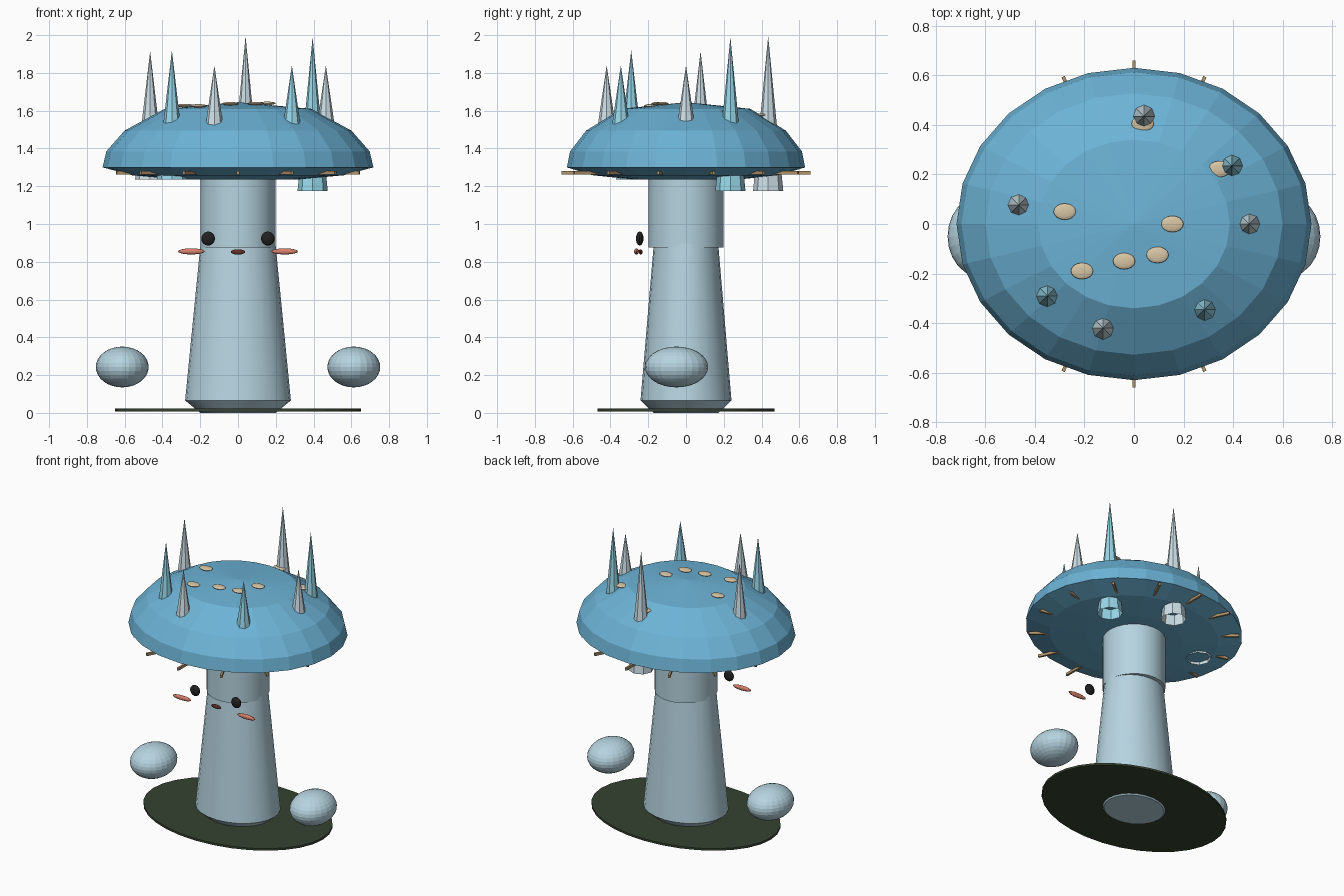
import bpy, bmesh
from math import cos, sin, pi
from mathutils import Matrix

if "Cube" in bpy.data.objects:
    bpy.data.objects.remove(bpy.data.objects["Cube"])


def mat(name, r, g, b):
    m = bpy.data.materials.new(name)
    m.diffuse_color = (r, g, b, 1)
    m.use_nodes = True
    m.node_tree.nodes["Principled BSDF"].inputs["Base Color"].default_value = m.diffuse_color
    return m


CAP = mat("cap_blue", 0.15, 0.45, 0.67)
STEM = mat("stem_pale_blue", 0.47, 0.66, 0.75)
PALE = mat("spike_pale", 0.62, 0.75, 0.80)
BLUE = mat("spike_blue", 0.32, 0.69, 0.83)
SPOT = mat("spot_cream", 0.69, 0.57, 0.38)
GILL = mat("gill_tan", 0.45, 0.30, 0.15)
BLUSH = mat("cheek_coral", 0.69, 0.22, 0.15)
MOUTH = mat("mouth_brown", 0.12, 0.03, 0.02)
DARK = mat("eye_black", 0.015, 0.015, 0.015)
GROUND = mat("base_green", 0.036, 0.055, 0.03)


def finish(name, bm, material):
    bmesh.ops.recalc_face_normals(bm, faces=bm.faces)
    me = bpy.data.meshes.new(name)
    bm.to_mesh(me)
    bm.free()
    me.materials.append(material)
    ob = bpy.data.objects.new(name, me)
    bpy.context.collection.objects.link(ob)
    return ob


def lathe(name, profile, material, sides=24, y_scale=1.0, smooth=False):
    """Revolve (radius, z) points about z; radius 0 makes a pole."""
    bm = bmesh.new()
    rings = []
    for r, z in profile:
        n = sides if r > 0 else 1
        rings.append([bm.verts.new((r * cos(2 * pi * i / sides),
                                    r * sin(2 * pi * i / sides) * y_scale, z))
                      for i in range(n)])
    for a, b in zip(rings, rings[1:]):
        for i in range(sides):
            j = (i + 1) % sides
            quad = [a[i % len(a)], a[j % len(a)], b[j % len(b)], b[i % len(b)]]
            bm.faces.new(list(dict.fromkeys(quad)))
    ob = finish(name, bm, material)
    if smooth:
        bpy.ops.object.select_all(action='DESELECT')
        ob.select_set(True)
        bpy.context.view_layer.objects.active = ob
        bpy.ops.object.shade_smooth_by_angle()
    return ob


def ellipsoid(name, centre, radii, material, u=24, v=16):
    bm = bmesh.new()
    bmesh.ops.create_uvsphere(bm, u_segments=u, v_segments=v, radius=1,
                              matrix=Matrix.Translation(centre) @ Matrix.Diagonal((*radii, 1)))
    return finish(name, bm, material)


# ground disc, two-part stem and cap
lathe("ground_disc", [(0, 0.008), (0.65, 0.008), (0.65, 0.022), (0, 0.022)],
      GROUND, 32, 0.72)
lathe("lower_stem", [(0, 0), (0.20, 0), (0.28, 0.066), (0.197, 0.91), (0, 0.91)],
      STEM, 24, 0.86, True)
lathe("upper_stem", [(0, 0.875), (0.198, 0.875), (0.198, 1.29), (0, 1.29)],
      STEM, 24, 1, True)
CAP_TOP = [(0.717, 1.30), (0.697, 1.385), (0.60, 1.495), (0.387, 1.61), (0, 1.645)]
lathe("cap", [(0, 1.235), (0.32, 1.236), (0.56, 1.258)] + CAP_TOP, CAP, 24, 0.88)


def cap_height(x, y):
    r = (x * x + (y / 0.88) ** 2) ** 0.5
    for (r1, z1), (r0, z0) in zip(CAP_TOP, CAP_TOP[1:]):
        if r0 <= r <= r1:
            return z0 + (z1 - z0) * (r - r0) / (r1 - r0)


# spikes: open-bottomed eight-sided cones (x, y, base z, tip z)
SPIKES = [(0.04, 0.435, 1.175, 1.995, PALE), (0.395, 0.235, 1.175, 1.99, BLUE),
          (0.465, 0.0, 1.30, 1.84, PALE), (0.285, -0.345, 1.30, 1.84, BLUE),
          (-0.125, -0.42, 1.30, 1.84, PALE), (-0.35, -0.29, 1.235, 1.92, BLUE),
          (-0.465, 0.077, 1.235, 1.915, PALE)]
for k, (x, y, z0, z1, m) in enumerate(SPIKES):
    lathe(f"spike_{k + 1}", [(0.08, z0), (0, z1)], m, 8).location = (x, y, 0)

# flat spots on the cap
SPOTS = [(-0.28, 0.05), (0.155, 0.0), (0.095, -0.125), (-0.04, -0.15),
         (-0.21, -0.19), (0.035, 0.405), (0.345, 0.222)]
for k, (x, y) in enumerate(SPOTS):
    ellipsoid(f"spot_{k + 1}", (x, y, cap_height(x, y) + 0.008),
              (0.045, 0.033, 0.009), SPOT, 16, 8)

# radial gill rods under the rim
for k in range(14):
    bm = bmesh.new()
    bmesh.ops.create_cube(bm, size=1,
                          matrix=Matrix.Rotation(-pi / 2 + 2 * pi * k / 14, 4, 'Z')
                          @ Matrix.Translation((0.585, 0, 1.272))
                          @ Matrix.Diagonal((0.15, 0.014, 0.018, 1)))
    finish(f"gill_{k + 1}", bm, GILL)

# feet, eyes and cheeks in mirrored pairs, then the mouth
for side, s in (("left", -1), ("right", 1)):
    ellipsoid(f"foot_{side}", (0.613 * s, -0.05, 0.243), (0.14, 0.167, 0.108), STEM)
    ellipsoid(f"eye_{side}", (0.158 * s, -0.245, 0.923), (0.036, 0.02, 0.037), DARK, 16, 10)
    ellipsoid(f"cheek_{side}", (0.247 * s, -0.262, 0.855), (0.07, 0.013, 0.016), BLUSH, 16, 10)
ellipsoid("mouth", (0, -0.24, 0.852), (0.038, 0.01, 0.014), MOUTH, 16, 10)
